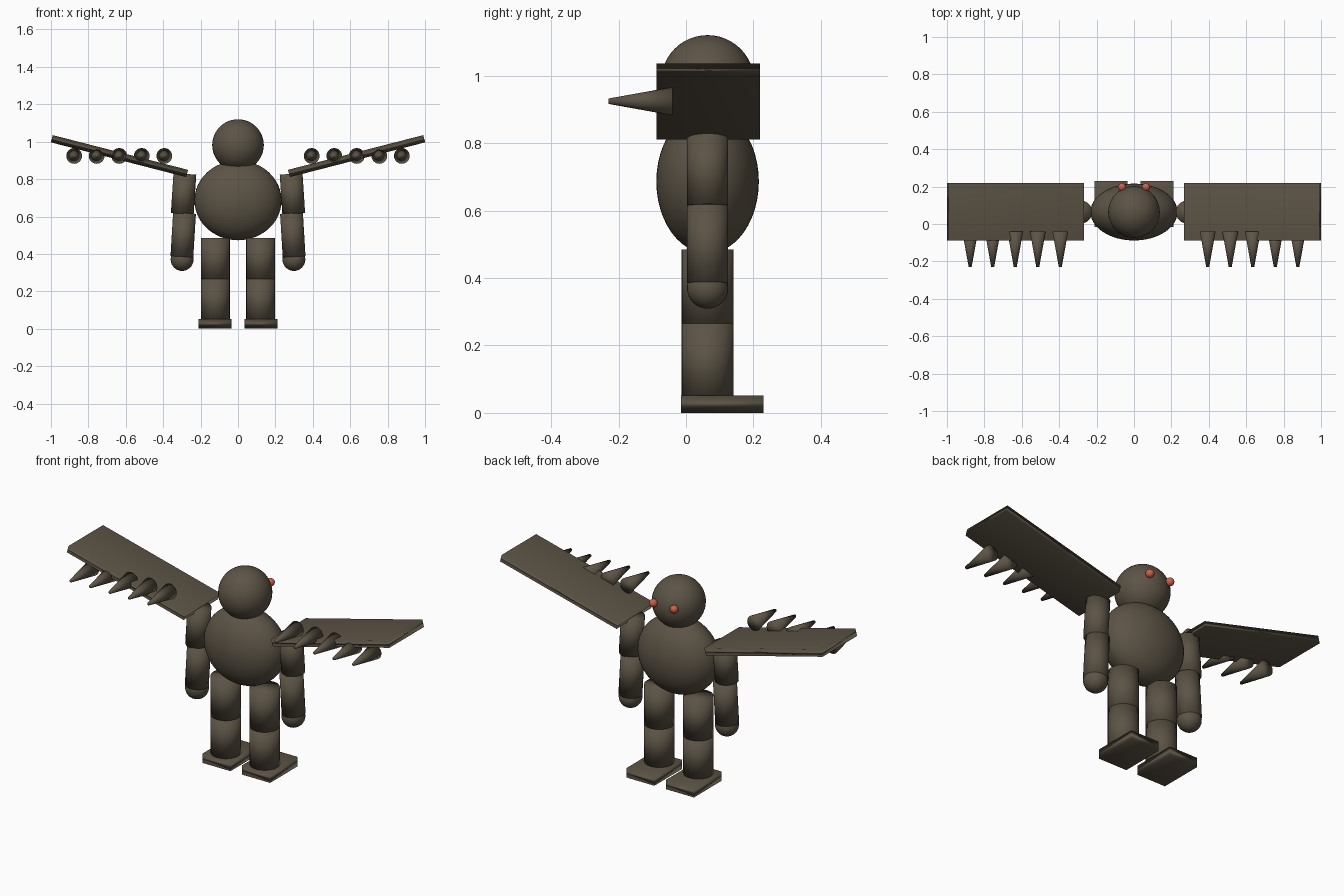
import bpy
import math
from mathutils import Vector

if "Cube" in bpy.data.objects:
    bpy.data.objects.remove(bpy.data.objects["Cube"])

CY = 0.064  # depth of the body's centre line


def material(name, colour):
    m = bpy.data.materials.new(name)
    m.diffuse_color = (*colour, 1.0)
    m.use_nodes = True
    m.node_tree.nodes["Principled BSDF"].inputs["Base Color"].default_value = m.diffuse_color
    return m


BROWN = material("dark_brown", (0.107, 0.087, 0.060))
RED = material("eye_red", (0.60, 0.12, 0.07))


def finish(name, mat):
    """Name, colour and softly shade the newest object."""
    ob = bpy.context.object
    ob.name = name
    ob.data.materials.append(mat)
    bpy.ops.object.shade_smooth()
    return ob


def ball(name, centre, radii, mat=BROWN, segments=32):
    bpy.ops.mesh.primitive_uv_sphere_add(
        segments=segments, ring_count=segments // 2, radius=1, location=centre)
    bpy.context.object.scale = radii
    return finish(name, mat)


def rod(name, start, end, r1, r2, segments=32):
    """Cylinder or tapered cone between two points."""
    a, b = Vector(start), Vector(end)
    bpy.ops.mesh.primitive_cone_add(
        vertices=segments, radius1=r1, radius2=r2, depth=(b - a).length,
        location=(a + b) / 2, rotation=(b - a).to_track_quat('Z', 'Y').to_euler())
    return finish(name, BROWN)


def box(name, centre, size, tilt=0.0):
    bpy.ops.mesh.primitive_cube_add(size=1, location=centre, rotation=(0, tilt, 0))
    bpy.context.object.scale = size
    return finish(name, BROWN)


# Torso and head
ball("torso", (0, CY, 0.686), (0.233, 0.152, 0.213), segments=48)
ball("head", (0, CY, 0.982), (0.138, 0.138, 0.138), segments=48)

for side, s in (("left", -1), ("right", 1)):
    # Eyes on the +y side of the head
    ball(side + "_eye", (s * 0.064, 0.197, 1.005), (0.022,) * 3, RED, 16)

    # Arms, splayed slightly outward
    rod(side + "_upper_arm", (s * 0.298, CY, 0.615), (s * 0.284, CY, 0.828), 0.061, 0.061)
    rod(side + "_forearm", (s * 0.300, CY, 0.385), (s * 0.286, CY, 0.618), 0.061, 0.061)
    ball(side + "_hand", (s * 0.299, CY, 0.370), (0.061,) * 3)

    # Legs and feet
    rod(side + "_thigh", (s * 0.121, CY, 0.265), (s * 0.121, CY, 0.485), 0.077, 0.077)
    rod(side + "_shin", (s * 0.121, CY, 0.04), (s * 0.121, CY, 0.265), 0.077, 0.077)
    box(side + "_foot", (s * 0.123, 0.107, 0.026), (0.174, 0.245, 0.052))

    # Wing slab rising outward
    box(side + "_wing", (s * 0.634, 0.066, 0.923), (0.747, 0.306, 0.040),
        -s * math.radians(14.4))

    # Row of spikes pointing to -y
    for i in range(5):
        x = s * (0.394 + 0.1205 * i)
        rod(f"{side}_spike_{i + 1}", (x, -0.04, 0.924), (x, -0.23, 0.924), 0.042, 0.008, 24)
